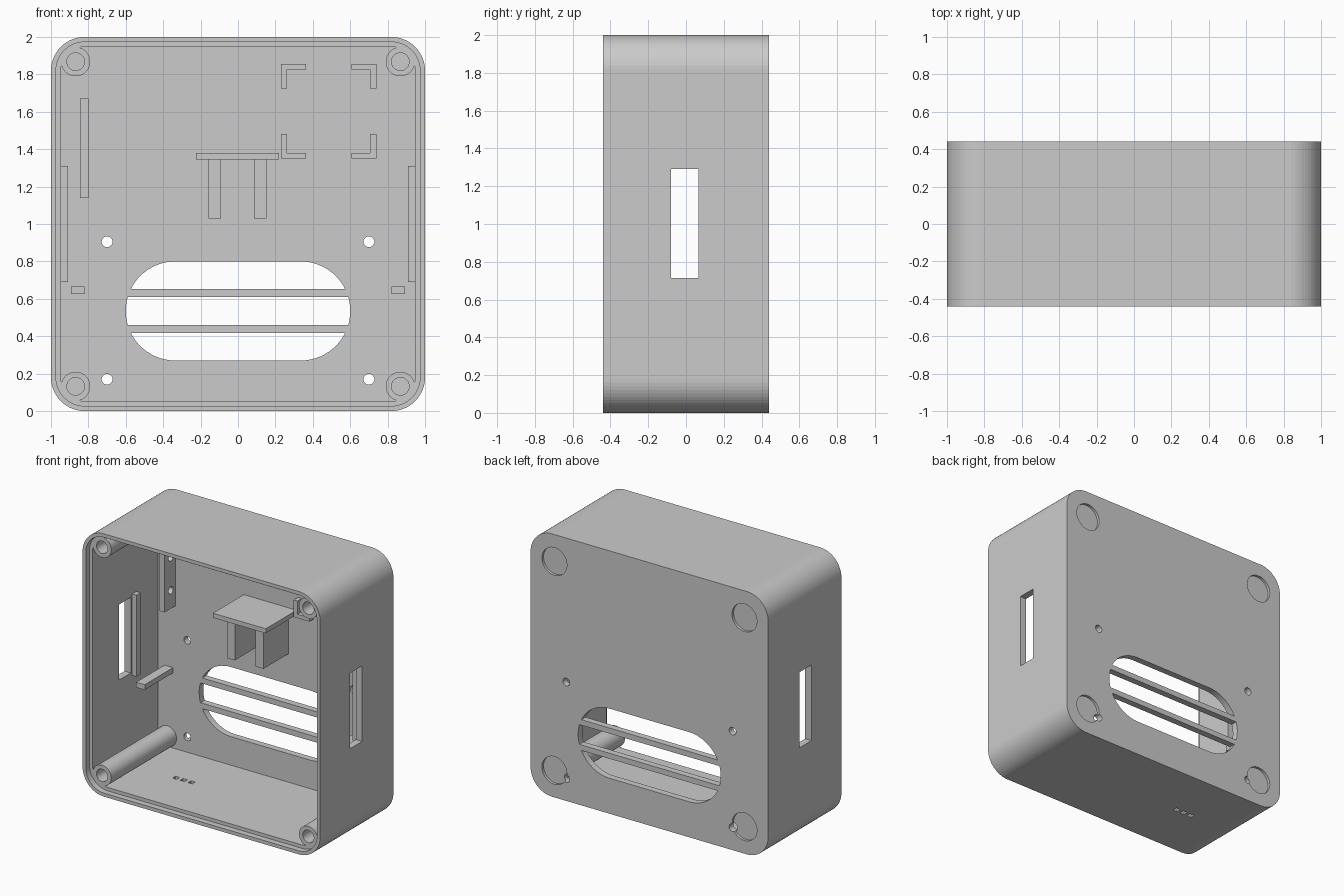
import bpy, bmesh
from math import sin, cos, pi, sqrt

if "Cube" in bpy.data.objects:
    bpy.data.objects.remove(bpy.data.objects["Cube"])

FRONT, BACK = -0.44, 0.44
INNER = 0.39          # inside face of the back wall
LEDGE = -0.395        # step that the lid sits on


def prism(name, pts, d0, d1, axis='y'):
    """Extrude a 2D outline along y (outline in x,z) or along x (outline in y,z)."""
    bm = bmesh.new()
    rings = []
    for d in (d0, d1):
        rings.append([bm.verts.new((u, d, v) if axis == 'y' else (d, u, v)) for u, v in pts])
    a, b = rings
    n = len(pts)
    bm.faces.new(a)
    bm.faces.new(b[::-1])
    for i in range(n):
        j = (i + 1) % n
        bm.faces.new((a[i], b[i], b[j], a[j]))
    bmesh.ops.recalc_face_normals(bm, faces=bm.faces)
    me = bpy.data.meshes.new(name)
    bm.to_mesh(me)
    bm.free()
    ob = bpy.data.objects.new(name, me)
    bpy.context.collection.objects.link(ob)
    return ob


def box(name, x0, x1, y0, y1, z0, z1):
    return prism(name, [(x0, z0), (x1, z0), (x1, z1), (x0, z1)], y0, y1)


def circle(u, v, r, n=32):
    return [(u + r * cos(2 * pi * i / n), v + r * sin(2 * pi * i / n)) for i in range(n)]


def rounded(half, r, n=14):
    """Rounded square centred on z = 1."""
    pts = []
    for k, (sx, sz) in enumerate(((1, 1), (-1, 1), (-1, -1), (1, -1))):
        for i in range(n + 1):
            a = pi / 2 * (k + i / n)
            pts.append((sx * (half - r) + r * cos(a), 1 + sz * (half - r) + r * sin(a)))
    return pts


def vent_strip(z0, z1, n=16):
    """Slice of the stadium-shaped vent between two heights."""
    R, zc, c = 0.265, 0.535, 0.335
    side = []
    for i in range(n + 1):
        t = 0.5 - 0.5 * cos(pi * i / n)
        z = z0 + (z1 - z0) * t
        side.append((c + sqrt(max(0, R * R - (z - zc) ** 2)), z))
    return side + [(-x, z) for x, z in reversed(side)]


def cut(ob, cutters):
    for c in cutters:
        c.hide_render = True
        m = ob.modifiers.new("cut", 'BOOLEAN')
        m.operation, m.solver, m.object = 'DIFFERENCE', 'EXACT', c
        bpy.context.view_layer.objects.active = ob
        bpy.ops.object.modifier_apply(modifier=m.name)
        bpy.data.objects.remove(c)


# Case shell: cavity and lid step
case = prism("case_shell", rounded(1.0, 0.18), FRONT, BACK)
cutters = [prism("cavity", rounded(0.947, 0.127), -0.6, INNER),
           prism("lid_step", rounded(0.973, 0.153), -0.6, LEDGE)]
# Vent slices, leaving two slats between them
for z0, z1 in ((0.27, 0.418), (0.46, 0.61), (0.652, 0.80)):
    cutters.append(prism("vent", vent_strip(z0, z1), 0.3, 0.6))
# Side slot through both walls
cutters.append(box("side_slot", -1.2, 1.2, -0.08, 0.065, 0.715, 1.29))
for s in (-1, 1):
    # Screw holes and round foot recesses in the back
    for z in (0.17, 0.905):
        cutters.append(prism("screw_hole", circle(s * 0.7, z, 0.029), 0.3, 0.6))
    for z in (0.205, 1.795):
        cutters.append(prism("foot_recess", circle(s * 0.8, z, 0.105, 48), 0.42, 0.6))
# Three small holes in the floor
for i in (-1, 0, 1):
    x = -0.46 + i * 0.065
    cutters.append(box("floor_hole", x - 0.018, x + 0.018, -0.012, 0.024, -0.1, 0.1))
cut(case, cutters)

for s, side in ((-1, "left"), (1, "right")):
    # Corner screw posts
    for z, level in ((0.132, "lower"), (1.868, "upper")):
        post = prism(f"screw_post_{level}_{side}", circle(s * 0.868, z, 0.078), LEDGE, INNER + 0.01)
        cut(post, [prism("bore", circle(s * 0.868, z, 0.047), -0.6, 0.36)])
    # Upright rib behind the side slot, and small shelf
    xs = sorted((s * 0.91, s * 0.96))
    box(f"slot_rib_{side}", *xs, 0.08, 0.13, 0.69, 1.31)
    xs = sorted((s * 0.82, s * 0.892))
    box(f"shelf_{side}", *xs, 0.05, INNER + 0.01, 0.625, 0.665)

# Upright mounting plate with two holes
plate = box("mounting_plate", -0.845, -0.80, 0.26, INNER + 0.01, 1.14, 1.67)
cut(plate, [prism("plate_hole", circle(0.335, z, 0.028, 24), -1, -0.7, 'x') for z in (1.28, 1.53)])

# Table on two legs
box("table_top", -0.225, 0.22, 0.02, INNER + 0.01, 1.345, 1.38)
for x, side in ((-0.157, "left"), (0.085, "right")):
    box(f"table_leg_{side}", x, x + 0.067, 0.09, INNER + 0.01, 1.03, 1.35)

# Four L-shaped locating corners
L = [(0, 0), (0.133, 0), (0.133, 0.03), (0.033, 0.03), (0.033, 0.13), (0, 0.13)]
for x, sx in ((0.23, 1), (0.74, -1)):
    for z, sz in ((1.35, 1), (1.855, -1)):
        prism("locating_corner", [(x + sx * u, z + sz * v) for u, v in L], 0.34, INNER + 0.01)
